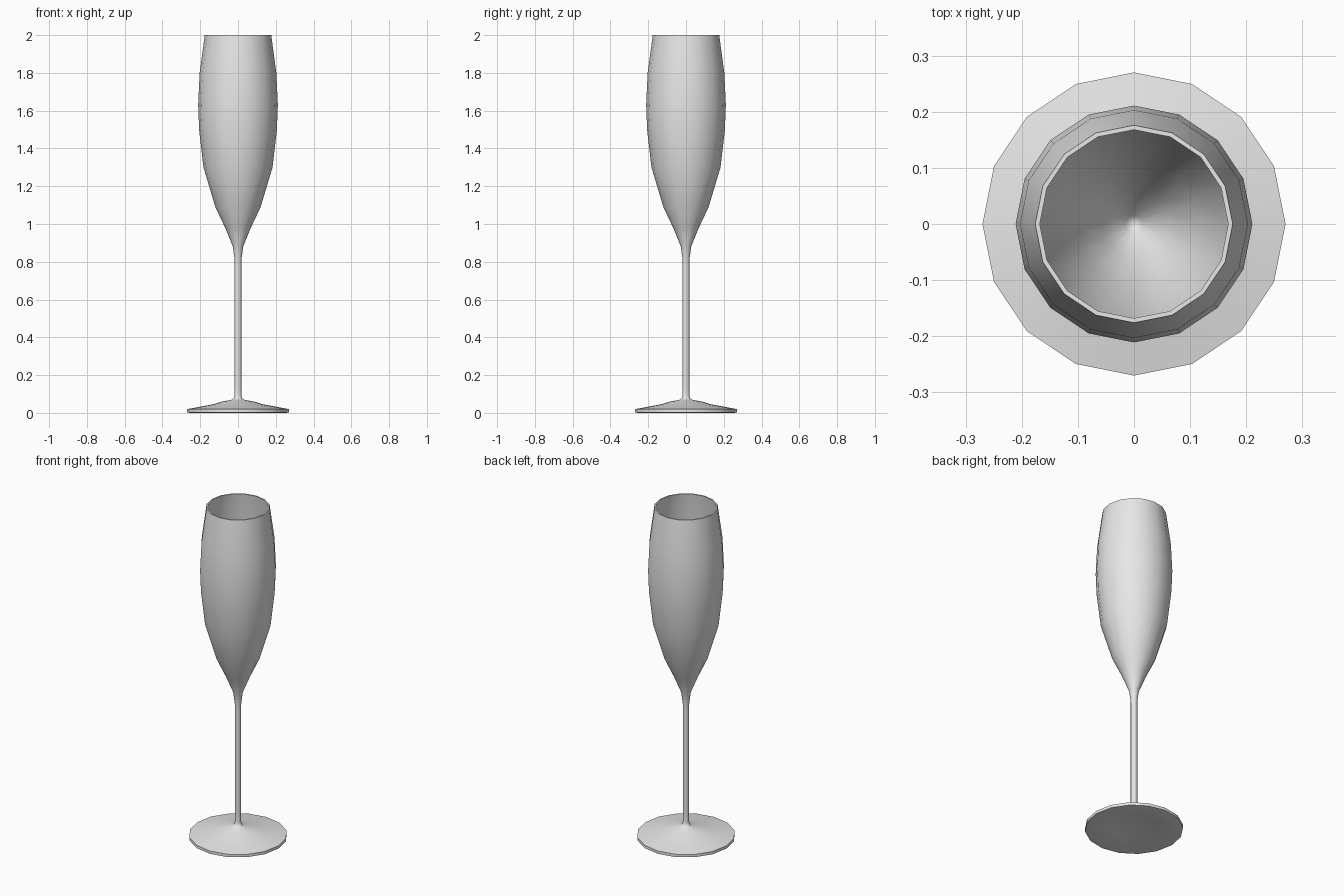
import bpy, bmesh
from math import tau, radians
from mathutils import Matrix, Vector

SIDES = 16
STEM_R = 0.018

cube = bpy.data.objects.get("Cube")
if cube:
    bpy.data.objects.remove(cube, do_unlink=True)

glass = bpy.data.materials.new("pale_grey_glass")
glass.use_nodes = True
colour = (0.8, 0.8, 0.8, 1.0)
glass.diffuse_color = colour
glass.node_tree.nodes["Principled BSDF"].inputs["Base Color"].default_value = colour


def lathe(name, profile, sharp_angle=50):
    """Revolve (radius, height) points about z; the profile runs bottom to top outside."""
    bm = bmesh.new()
    verts = [bm.verts.new((0, r, z)) for r, z in profile]
    edges = [bm.edges.new(pair) for pair in zip(verts, verts[1:])]
    bmesh.ops.spin(bm, geom=verts + edges, cent=(0, 0, 0), axis=(0, 0, 1),
                   angle=tau, steps=SIDES, use_merge=True)
    bmesh.ops.remove_doubles(bm, verts=bm.verts, dist=0.0005)
    # Turn the surface outward, judged on its first outside band
    bm.normal_update()
    mid = (profile[0][1] + profile[1][1]) / 2
    band = min(bm.faces, key=lambda f: abs(f.calc_center_median().z - mid))
    if name == "stem" and band.normal.dot(band.calc_center_median() * Vector((1, 1, 0))) < 0:
        bmesh.ops.reverse_faces(bm, faces=bm.faces)
    elif name != "stem":
        bmesh.ops.recalc_face_normals(bm, faces=bm.faces)
    mesh = bpy.data.meshes.new(name)
    bm.to_mesh(mesh)
    bm.free()
    mesh.materials.append(glass)
    obj = bpy.data.objects.new(name, mesh)
    bpy.context.collection.objects.link(obj)
    bpy.ops.object.select_all(action="DESELECT")
    obj.select_set(True)
    bpy.context.view_layer.objects.active = obj
    bpy.ops.object.shade_smooth_by_angle(angle=radians(sharp_angle))
    return obj


# Foot: hollow underside, thin rim, low dome rising into the stem
lathe("foot", [(0, 0.03), (0.12, 0.022), (0.255, 0.0), (0.27, 0.003), (0.27, 0.02),
               (0.2, 0.033), (0.13, 0.046), (0.085, 0.06), (0.035, 0.069),
               (0.022, 0.077), (STEM_R, 0.095), (STEM_R, 0.14)])

# Stem: plain rod
lathe("stem", [(STEM_R, 0.14), (STEM_R, 0.76)])

# Bowl: outside wall up to the rim, then the inside wall down to the bottom
lathe("bowl", [(STEM_R, 0.76), (STEM_R, 0.81), (0.027, 0.88), (0.068, 0.98),
               (0.12, 1.09), (0.183, 1.3), (0.206, 1.5), (0.211, 1.63),
               (0.203, 1.8), (0.176, 2.0),
               (0.168, 2.0), (0.195, 1.8), (0.203, 1.63), (0.198, 1.5),
               (0.175, 1.3), (0.112, 1.09), (0.058, 0.98), (0.015, 0.92), (0, 0.91)])
